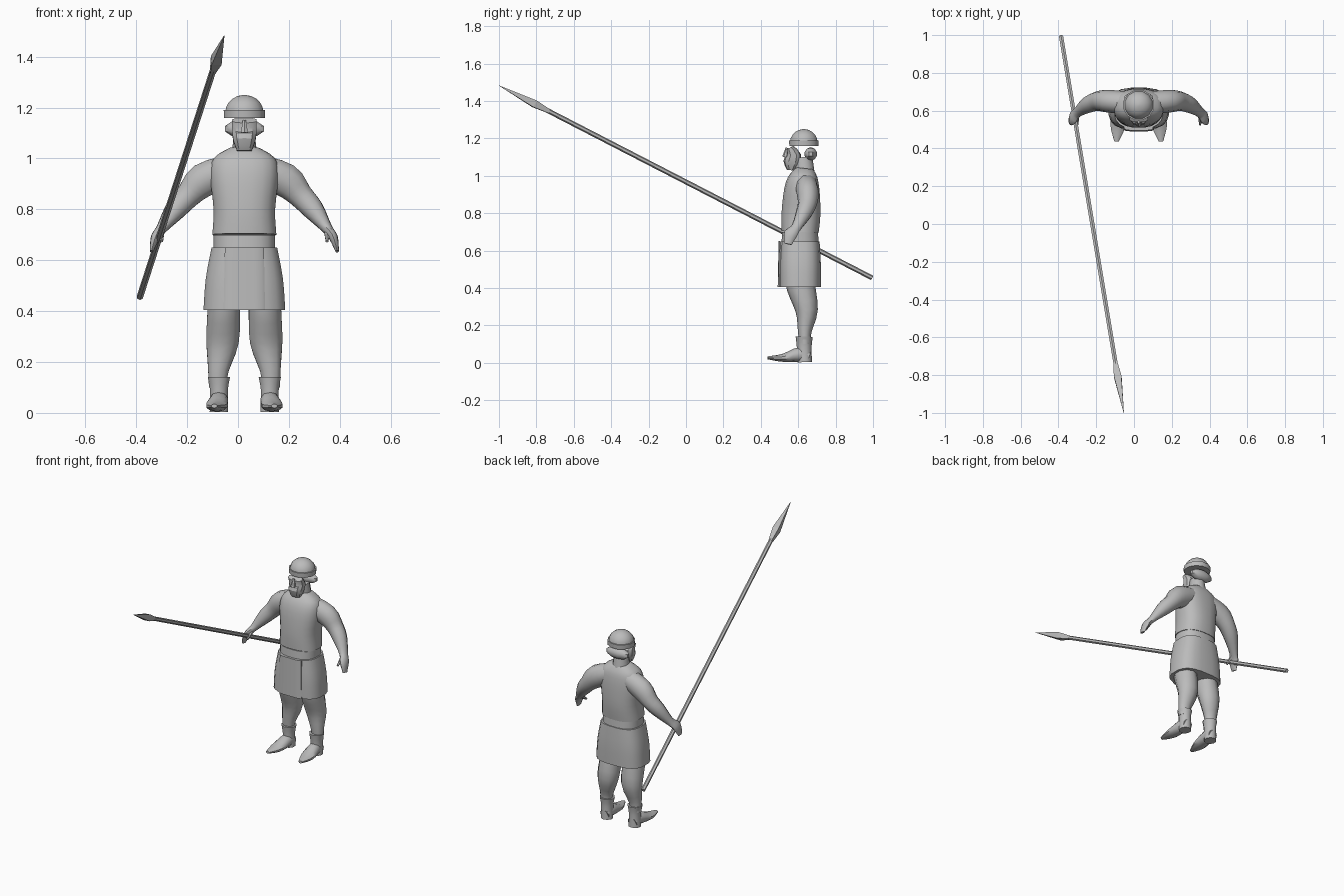
import bpy, bmesh, math
from mathutils import Vector

if "Cube" in bpy.data.objects:
    bpy.data.objects.remove(bpy.data.objects["Cube"])

# Landmarks of the figure, measured from the point between its feet
FIGURE = Vector((.025, .61, 0))
BOOT_TOP, KNEE, HEM, WAIST, BELLY = .14, .28, .405, .65, .7
CHEST, SHOULDER, COLLAR, CHIN, BROW, HELMET_RIM = .93, 1, 1.04, 1.03, 1.15, 1.16

grey = bpy.data.materials.new("plain grey")
grey.use_nodes = True
grey.diffuse_color = (.5, .5, .5, 1)
grey.node_tree.nodes["Principled BSDF"].inputs["Base Color"].default_value = grey.diffuse_color


def ring(x=0, y=0, z=0, wide=.1, deep=None):
    """One cross-section: its centre and two half sizes."""
    return (x, y, z, wide, wide if deep is None else deep)


def smooth_path(rings, steps):
    """Fill in cross-sections between the given ones along a smooth spline."""
    padded = [rings[0], *rings, rings[-1]]
    path = []
    for before, start, end, after in zip(padded, padded[1:], padded[2:], padded[3:]):
        for k in range(steps):
            t = k / steps
            path.append([q + t * (r - p) / 2 + t * t * (2 * p - 5 * q + 4 * r - s) / 2
                         + t ** 3 * (3 * q - p - 3 * r + s) / 2
                         for p, q, r, s in zip(before, start, end, after)])
    return path + [rings[-1]]


def squash(value, power):
    return math.copysign(abs(value) ** power, value)


def finish(name, bm, origin, angle, mirrored):
    """Turn the mesh into an object, smooth it and mirror paired parts."""
    bmesh.ops.recalc_face_normals(bm, faces=bm.faces[:])
    mesh = bpy.data.meshes.new(name)
    bm.to_mesh(mesh)
    bm.free()
    mesh.materials.append(grey)
    part = bpy.data.objects.new(name, mesh)
    part.location = origin
    bpy.context.collection.objects.link(part)
    bpy.ops.object.select_all(action="DESELECT")
    part.select_set(True)
    bpy.context.view_layer.objects.active = part
    bpy.ops.object.shade_smooth_by_angle(angle=math.radians(angle))
    if mirrored:
        part.modifiers.new("other side", "MIRROR")


def tube(name, rings, sides=10, steps=3, power=1, angle=45, mirrored=False, origin=FIGURE):
    """Closed skin over cross-sections set square to their path."""
    path = smooth_path(rings, steps)
    centres = [Vector(section[:3]) for section in path]
    span = centres[-1] - centres[0]
    lengthwise = abs(span.y) > max(abs(span.x), abs(span.z))
    reference = Vector((0, 0, 1)) if lengthwise else Vector((0, 1, 0))
    bm = bmesh.new()
    loops = []
    for i, (centre, section) in enumerate(zip(centres, path)):
        heading = centres[min(i + 1, len(path) - 1)] - centres[max(i - 1, 0)]
        across = heading.cross(reference).normalized()
        outward = across.cross(heading).normalized()
        loop = []
        for k in range(sides):
            turn = math.tau * (k + .5) / sides
            loop.append(bm.verts.new(
                centre + across * section[3] * squash(math.cos(turn), power)
                + outward * section[4] * squash(math.sin(turn), power)))
        loops.append(loop)
    for lower, upper in zip(loops, loops[1:]):
        for k in range(sides):
            bm.faces.new((lower[k - 1], lower[k], upper[k], upper[k - 1]))
    bm.faces.new(loops[0])
    bm.faces.new(loops[-1])
    finish(name, bm, origin, angle, mirrored)


# Tunic body, folding over a belt
tube("tunic", [
    ring(z=BELLY, wide=.127, deep=.1),
    ring(z=.8, y=.005, wide=.122, deep=.105),
    ring(z=CHEST, y=.01, wide=.135, deep=.095),
    ring(z=SHOULDER, y=.02, wide=.12, deep=.075),
    ring(z=COLLAR, y=.025, wide=.06, deep=.045),
], sides=20, power=.8)
tube("belt", [
    ring(z=WAIST, wide=.122, deep=.1),
    ring(z=BELLY, wide=.122, deep=.096),
], sides=20, steps=1, power=.8)

# Skirt with an overlapping front apron
tube("skirt", [
    ring(z=HEM, wide=.162, deep=.112),
    ring(z=(HEM + WAIST) / 2, wide=.153, deep=.112),
    ring(z=WAIST, wide=.13, deep=.105),
], sides=20, power=.7)
tube("skirt_apron", [
    ring(z=HEM, y=-.1, wide=.083, deep=.02),
    ring(z=WAIST, y=-.095, wide=.078, deep=.02),
], sides=12, steps=1, power=.5)

# Neck, bearded face, nose and hair
tube("neck", [
    ring(z=SHOULDER, y=.025, wide=.055),
    ring(z=1.1, y=.015, wide=.042, deep=.05),
], steps=1)
tube("bearded_face", [
    ring(z=CHIN, y=-.05, wide=.03, deep=.02),
    ring(z=1.07, y=-.045, wide=.045),
    ring(z=1.11, y=-.035, wide=.05, deep=.04),
    ring(z=BROW, y=-.055, wide=.05, deep=.02),
], steps=2, power=.8, angle=30)
tube("nose", [
    ring(z=1.1, y=-.08, wide=.016),
    ring(z=BROW, y=-.07, wide=.007),
], sides=6, steps=1, angle=20)


def dome(name, centre_y, base, height, wide, deep, start):
    """Rounded cap whose outline follows a circle from a start angle."""
    levels = 5
    turns = [start + (1.5 - start) * k / levels for k in range(levels + 1)]
    tube(name, [ring(z=base + height * math.sin(t), y=centre_y,
                     wide=wide * math.cos(t), deep=deep * math.cos(t))
                for t in turns], sides=12, steps=1)


dome("hair", .057, base=1.117, height=.036, wide=.083, deep=.035, start=-1.5)

# Helmet bowl and its brim band
dome("helmet_bowl", .02, base=1.18, height=.07, wide=.078, deep=.076, start=0)
tube("helmet_band", [
    ring(z=HELMET_RIM, y=.02, wide=.083, deep=.08),
    ring(z=1.19, y=.02, wide=.084, deep=.082),
], sides=12, steps=1)

# Arms running into flat hands, with thumbs
tube("arms", [
    ring(x=.05, y=.03, z=.96, wide=.06),
    ring(x=.16, y=.04, z=.915, wide=.07, deep=.06),
    ring(x=.22, y=.04, z=.855, wide=.052),
    ring(x=.27, y=.02, z=.8, wide=.044),
    ring(x=.325, y=-.02, z=.725, wide=.022, deep=.028),
    ring(x=.35, y=-.05, z=.69, wide=.018, deep=.036),
    ring(x=.365, y=-.065, z=.635, wide=.007, deep=.02),
], mirrored=True)
tube("thumbs", [
    ring(x=.325, y=-.03, z=.715, wide=.013),
    ring(x=.325, y=-.085, z=.675, wide=.006),
], sides=6, steps=1, mirrored=True)

# Bare legs
tube("legs", [
    ring(x=.105, y=.025, z=.1, wide=.036, deep=.03),
    ring(x=.102, y=.025, z=.17, wide=.043, deep=.037),
    ring(x=.086, y=.035, z=KNEE, wide=.067, deep=.06),
    ring(x=.081, y=.005, z=HEM, wide=.067, deep=.077),
    ring(x=.081, z=.46, wide=.067, deep=.08),
], mirrored=True)

# Boots: flared shaft and pointed foot
tube("boot_shafts", [
    ring(x=.1, y=.025, z=.004, wide=.038),
    ring(x=.1, y=.022, z=.09, wide=.037, deep=.04),
    ring(x=.1, y=.022, z=BOOT_TOP, wide=.046),
], mirrored=True)
tube("boot_feet", [
    ring(x=.1, y=.05, z=.034, wide=.032, deep=.03),
    ring(x=.1, z=.045, wide=.038, deep=.04),
    ring(x=.11, y=-.09, z=.027, wide=.042, deep=.022),
    ring(x=.118, y=-.173, z=.027, wide=.012, deep=.008),
], mirrored=True)

# Spear: shaft and leaf-shaped head along one line
butt, tip = Vector((-.386, .994, .455)), Vector((-.054, -1, 1.483))


def on_spear(share, size):
    return ring(*butt.lerp(tip, share), wide=size)


for name, sides, sections in (
        ("spear_shaft", 6, [on_spear(0, .013), on_spear(.88, .013)]),
        ("spear_head", 4, [on_spear(.865, .015), on_spear(.905, .028), on_spear(1, .001)])):
    tube(name, sections, sides=sides, steps=1, angle=1, origin=Vector())
